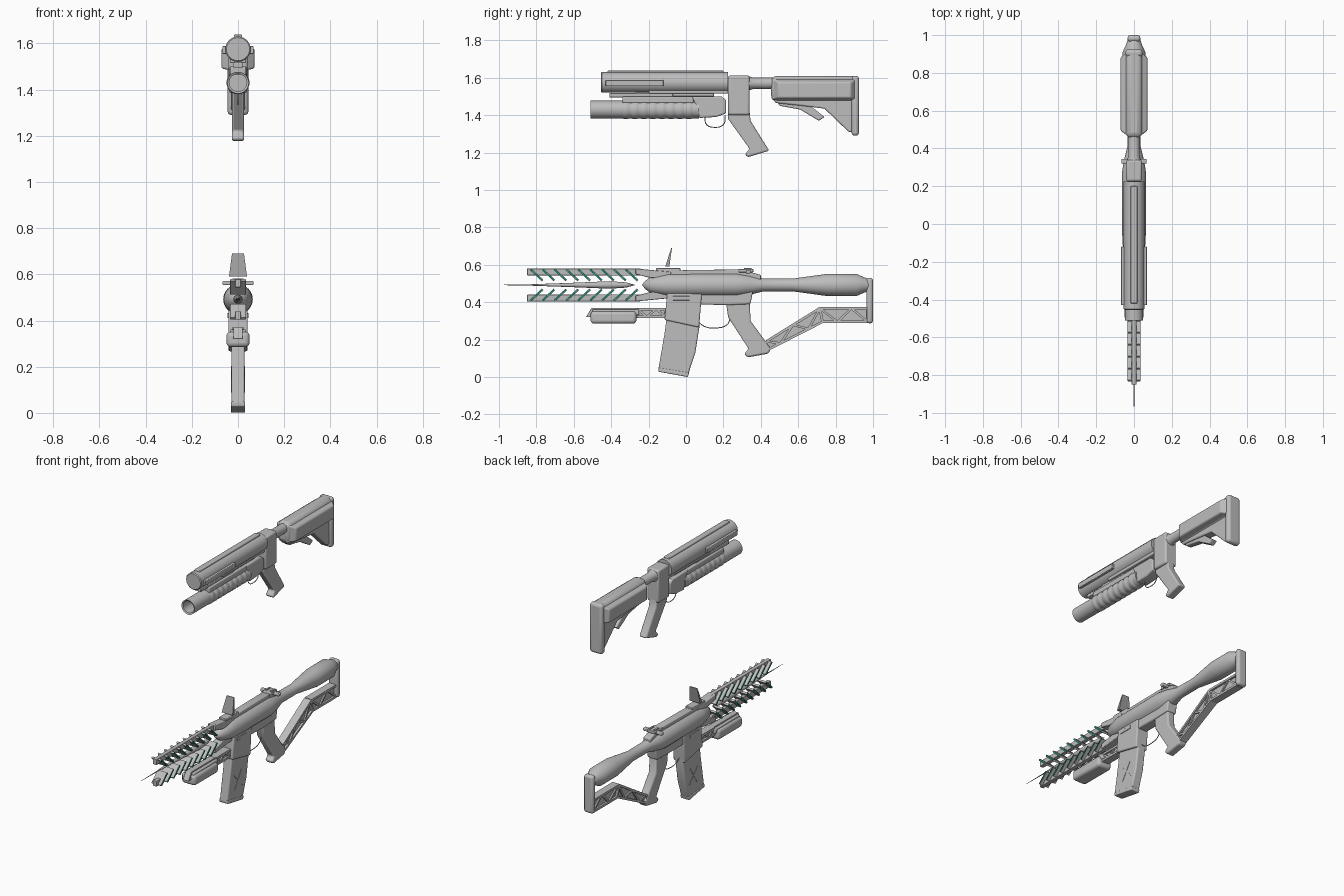
import bpy
import bmesh
import math
from mathutils import Vector

if "Cube" in bpy.data.objects:
    bpy.data.objects.remove(bpy.data.objects["Cube"], do_unlink=True)


def make_material(name, colour):
    material = bpy.data.materials.new(name)
    material.use_nodes = True
    material.diffuse_color = (*colour, 1)
    shader = next(n for n in material.node_tree.nodes if n.type == "BSDF_PRINCIPLED")
    shader.inputs["Base Color"].default_value = (*colour, 1)
    return material


grey = make_material("gunmetal grey", (.51, .51, .51))
dark_grey = make_material("sight dark grey", (.33, .33, .33))
green = make_material("deep green", (.01, .22, .15))


def finish(name, bm, material=grey, bevel=0.0, segments=3):
    bmesh.ops.recalc_face_normals(bm, faces=bm.faces[:])
    mesh = bpy.data.meshes.new(name)
    bm.to_mesh(mesh)
    bm.free()
    mesh.materials.append(material)
    obj = bpy.data.objects.new(name, mesh)
    bpy.context.collection.objects.link(obj)
    if bevel:
        modifier = obj.modifiers.new("edge_bevel", "BEVEL")
        modifier.width = bevel
        modifier.segments = segments
        modifier.limit_method = "ANGLE"
        modifier.angle_limit = math.radians(40)
    bpy.ops.object.select_all(action="DESELECT")
    obj.select_set(True)
    bpy.context.view_layer.objects.active = obj
    bpy.ops.object.shade_smooth_by_angle(angle=math.radians(35))
    return obj


def plate(name, outline, half_width, bevel=0.0, centre=0.0, material=grey):
    """Side outline of (y, z) points, extruded across x."""
    bm = bmesh.new()
    face = bm.faces.new([bm.verts.new((centre - half_width, y, z)) for y, z in outline])
    extruded = bmesh.ops.extrude_face_region(bm, geom=[face])
    moved = [v for v in extruded["geom"] if isinstance(v, bmesh.types.BMVert)]
    bmesh.ops.translate(bm, verts=moved, vec=(2 * half_width, 0, 0))
    return finish(name, bm, material, bevel)


def block(name, front, back, low, high, half_width, bevel=0.0, centre=0.0):
    outline = [(front, low), (back, low), (back, high), (front, high)]
    return plate(name, outline, half_width, bevel, centre)


def bar(name, start, end, thickness, half_width, centre=0.0, material=grey):
    """Straight slab between two (y, z) points."""
    a, b = Vector(start), Vector(end)
    along = (b - a).normalized()
    side = Vector((-along.y, along.x)) * thickness / 2
    return plate(name, [a - side, b - side, b + side, a + side], half_width, 0, centre, material)


def lathe(name, profile, height, sides=32):
    """(y, radius) profile turned round a lengthwise axis."""
    bm = bmesh.new()
    points = [bm.verts.new((0, y, radius)) for y, radius in profile]
    edges = [bm.edges.new(pair) for pair in zip(points, points[1:])]
    bmesh.ops.spin(bm, geom=points + edges, cent=(0, 0, 0), axis=(0, 1, 0),
                   angle=math.tau, steps=sides, use_duplicate=False)
    bmesh.ops.remove_doubles(bm, verts=bm.verts[:], dist=.0001)
    obj = finish(name, bm)
    obj.location.z = height
    return obj


def wire(name, points, radius):
    """Round wire through (y, z) points."""
    curve = bpy.data.curves.new(name, "CURVE")
    curve.dimensions = "3D"
    curve.bevel_depth = radius
    curve.bevel_resolution = 2
    curve.materials.append(grey)
    spline = curve.splines.new("BEZIER")
    spline.bezier_points.add(len(points) - 1)
    for handle, (y, z) in zip(spline.bezier_points, points):
        handle.co = (0, y, z)
        handle.handle_left_type = handle.handle_right_type = "AUTO"
    obj = bpy.data.objects.new(name, curve)
    bpy.context.collection.objects.link(obj)


# Upper weapon: closed main tube, top strip and side strips
UPPER, LAUNCHER, LOWER = 1.575, 1.43, .492
lathe("upper_tube", [(-.455, 0), (-.455, .05), (-.45, .055), (.225, .055), (.225, 0)], UPPER)
block("upper_top_strip", -.42, .2, 1.61, 1.638, .018, .005)
for side in (-1, 1):
    block("upper_side_strip", -.43, -.12, 1.555, 1.588, .01, .004, side * .058)
block("upper_belly", -.2, .225, 1.515, 1.56, .035, .005)

# Upper receiver, grip and buffer tube
block("upper_receiver", .225, .34, 1.4, 1.612, .042, .012)
plate("upper_grip", [(.225, 1.42), (.34, 1.42), (.345, 1.37), (.445, 1.21),
                     (.33, 1.175), (.315, 1.19), (.34, 1.22), (.225, 1.38)], .027, .01)
lathe("buffer_tube", [(.33, .04), (.36, .03), (.5, .03)], 1.57)

# Upper shoulder stock, its cheeks tapering outward
block("upper_stock_tube", .455, .925, 1.475, 1.61, .045, .03)
for side in (-1, 1):
    cheek = plate("upper_stock_cheek", [(.455, 1.6), (.92, 1.6), (.92, 1.48), (.455, 1.48)],
                  .026, .008, side * .046)
    for vertex in cheek.data.vertices:
        if abs(vertex.co.x) > .05:
            vertex.co.y = .69 + (vertex.co.y - .69) * .83
            vertex.co.z = 1.52 + (vertex.co.z - 1.52) * .7
plate("upper_stock_web", [(.46, 1.49), (.92, 1.49), (.92, 1.31), (.87, 1.31),
                          (.74, 1.435), (.62, 1.45), (.48, 1.465)], .03, .008)
plate("upper_stock_lever", [(.49, 1.47), (.64, 1.47), (.74, 1.39), (.71, 1.37),
                            (.61, 1.43), (.5, 1.45)], .02, .006)
block("upper_butt_plate", .885, .925, 1.29, 1.61, .045, .016)

# Under-barrel launcher: hollow tube, grip rings and mounts
lathe("launcher_tube", [(-.2, 0), (-.2, .038), (-.505, .038), (-.51, .047),
                        (.07, .047), (.07, 0)], LAUNCHER)
for index in range(8):
    y = -.34 + index * .048
    lathe("launcher_ring", [(y, .046), (y + .008, .05), (y + .032, .05), (y + .04, .046)],
          LAUNCHER, 24)
block("launcher_cover", -.34, .04, 1.465, 1.5, .035, .006)
block("launcher_front_mount", -.41, -.07, 1.495, 1.518, .022, .004)
block("launcher_rear_mount", -.27, .15, 1.5, 1.53, .018, .004)
plate("launcher_receiver", [(.03, 1.5), (.19, 1.5), (.215, 1.48), (.215, 1.41),
                            (.16, 1.39), (.07, 1.385), (.06, 1.44)], .038, .008)
wire("launcher_trigger_guard", [(.1, 1.39), (.11, 1.35), (.15, 1.335), (.2, 1.35),
                                (.21, 1.4)], .0025)

# Lower weapon: long turned body with stock tube, and a needle
lathe("lower_body", [(-.235, 0), (-.22, .02), (-.19, .043), (-.1, .062), (.27, .064),
                     (.34, .053), (.41, .035), (.57, .034), (.76, .06), (.91, .06),
                     (.95, .042), (.985, .03), (.985, 0)], LOWER)
lathe("needle", [(-.99, 0), (-.988, .001), (-.85, .003), (-.6, .012), (-.41, .02),
                 (-.32, .014), (-.27, 0)], LOWER, 16)

# Paired spines carrying slanted fins with thin green outer edges
for side in (-1, 1):
    def level(offset):
        return LOWER + side * offset

    plate("rail_spine", [(-.85, level(.088)), (-.25, level(.088)), (-.12, level(.062)),
                         (-.12, level(.04)), (-.2, level(.05)), (-.85, level(.052))], .013, .003)
    plate("rail_root", [(-.27, level(.088)), (-.08, level(.07)), (-.08, level(.03)),
                        (-.2, level(.04)), (-.27, level(.058))], .028, .004)
    for index in range(9):
        y = -.83 + index * .0635
        start, end = (y, level(.083)), (y + .063, level(.024))
        bar("rail_fin", start, end, .012, .033)
        for flank in (-1, 1):
            bar("fin_edge", start, end, .007, .002, flank * .0335, green)

# Top strip and sights
plate("lower_top_strip", [(-.18, .54), (-.18, .565), (.02, .572), (.3, .575),
                          (.4, .545), (.4, .52)], .025, .005)
block("sight_base", -.16, -.03, .56, .582, .025, .004)
bm = bmesh.new()
bmesh.ops.create_cube(bm, size=1)
for v in bm.verts:
    top = v.co.z > 0
    v.co = (v.co.x * (.052 if top else .078), (-.077 if top else -.1) + v.co.y * (.004 if top else .022),
            .69 if top else .59)
finish("front_sight_flap", bm, dark_grey)
block("rear_sight_base", .28, .36, .56, .577, .03, .004)
block("rear_sight_bar", .32, .345, .553, .572, .067, .005)
for side in (-1, 1):
    block("rear_sight_ear", .31, .35, .565, .583, .006, .002, side * .018)

# Lower receiver, grip and trigger guard
plate("lower_receiver", [(-.1, .47), (.36, .47), (.345, .39), (.23, .385), (-.1, .39)], .035, .008)
plate("lower_grip", [(.21, .43), (.34, .43), (.345, .3), (.455, .15), (.44, .125),
                     (.33, .105), (.31, .125), (.335, .15), (.225, .32)], .027, .01)
wire("lower_trigger_guard", [(.06, .3), (.1, .27), (.16, .262), (.22, .28), (.235, .31)], .0025)

# Curved magazine in its well, with a crossed relief on each side
plate("magazine_well", [(-.1, .45), (.085, .45), (.07, .265), (-.115, .305)], .042, .008)
block("well_slot_cover", -.07, .02, .41, .432, .046, .002)
plate("magazine", [(-.1, .34), (-.115, .23), (-.148, .04), (.01, .008), (.05, .13),
                   (.072, .27), (.07, .34)], .029, .008)
bar("magazine_cross", (-.08, .19), (.005, .1), .009, .031)
bar("magazine_cross", (-.005, .2), (-.075, .09), .009, .031)
plate("magazine_foot", [(-.148, .05), (-.147, .028), (.01, 0), (.017, .024)], .031, .005)

# Foregrip beneath the rails
plate("foregrip_beam", [(-.535, .32), (-.505, .37), (-.26, .37), (-.26, .315)], .02, .003)
block("foregrip", -.51, -.265, .285, .352, .05, .018)
block("foregrip_top", -.5, -.25, .33, .362, .035, .006)


def truss(name, upper, lower, panels):
    """Raised edge bars and zigzag over a thin web."""
    (a, b), (c, d) = [[Vector(p) for p in line] for line in (upper, lower)]
    plate(name + "_web", [a, b, d, c], .012)
    for start, end in ((a, b), (c, d), (a, c), (b, d)):
        bar(name + "_edge", start, end, .014, .025)
    for index in range(panels):
        near, far = index / panels, (index + 1) / panels
        first, second = a.lerp(b, near), c.lerp(d, far)
        if index % 2:
            first, second = c.lerp(d, near), a.lerp(b, far)
        bar(name + "_brace", first, second, .012, .021)


truss("foregrip_truss", [(-.26, .363), (-.11, .363)], [(-.26, .322), (-.11, .322)], 3)

# Open-framed lower stock and butt plate
truss("stock_strut", [(.43, .19), (.715, .367)], [(.43, .142), (.73, .295)], 4)
truss("stock_arm", [(.715, .367), (.97, .367)], [(.73, .295), (.97, .295)], 3)
block("lower_butt_plate", .965, 1, .287, .53, .034, .015)
